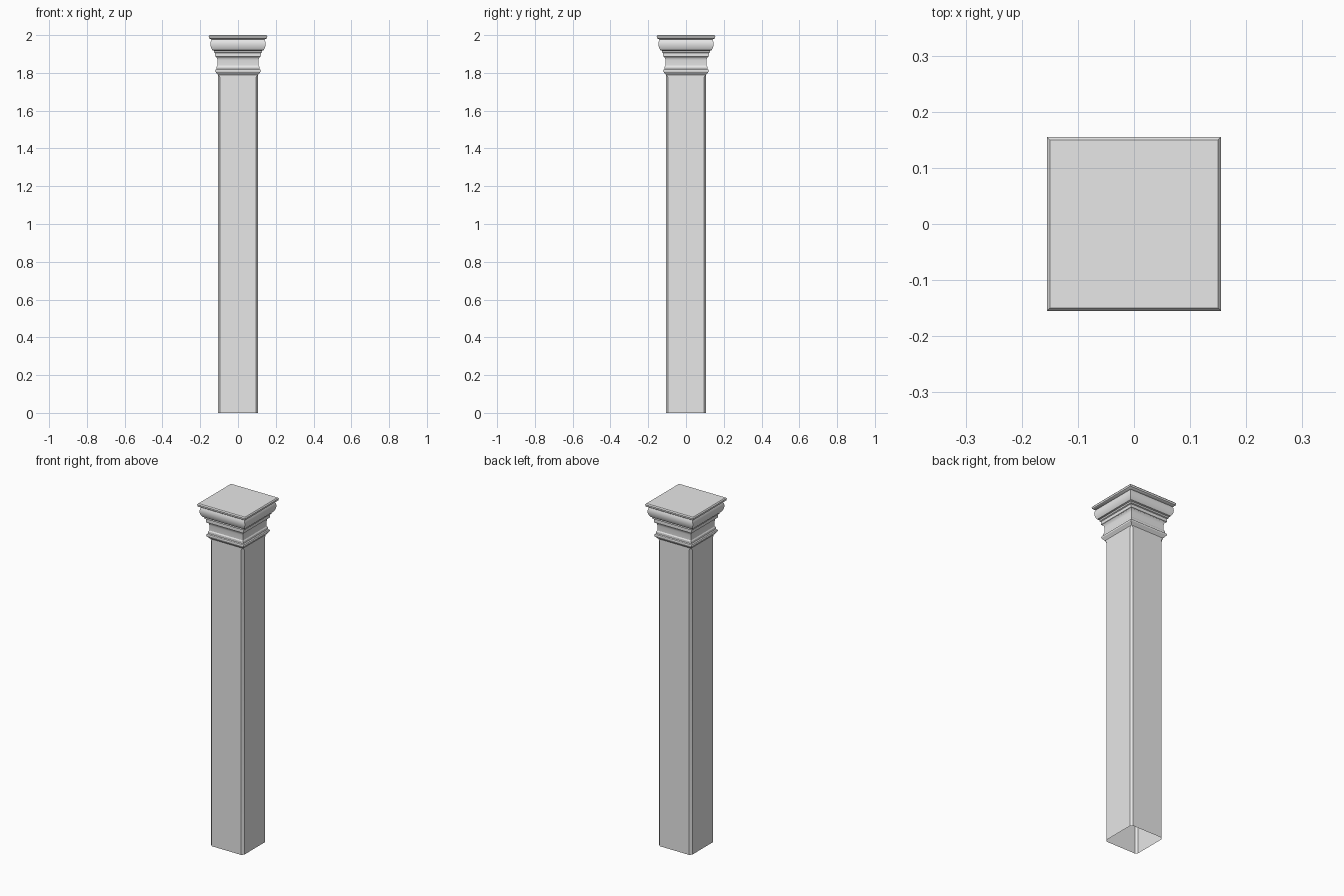
import bpy, bmesh, math

cube = bpy.data.objects.get("Cube")
if cube:
    bpy.data.objects.remove(cube)

stone = bpy.data.materials.new("light_grey_stone")
stone.use_nodes = True
GREY = (0.8, 0.8, 0.8, 1)
stone.diffuse_color = GREY
stone.node_tree.nodes["Principled BSDF"].inputs["Base Color"].default_value = GREY


def square(half, cut=0):
    """Square outline, with chamfered corners when cut is given."""
    pts = []
    for k in range(4):
        a = k * math.pi / 2
        corner = [(half, half - cut), (half - cut, half)] if cut else [(half, half)]
        for x, y in corner:
            pts.append((x * math.cos(a) - y * math.sin(a),
                        x * math.sin(a) + y * math.cos(a)))
    return pts


def loft(name, rings, cap_top=False):
    """Skin a stack of (outline, height) rings from bottom to top."""
    bm = bmesh.new()
    loops = [[bm.verts.new((x, y, z)) for x, y in pts] for pts, z in rings]
    for low, high in zip(loops, loops[1:]):
        n = len(low)
        for i in range(n):
            j = (i + 1) % n
            bm.faces.new((low[i], low[j], high[j], high[i]))
    if cap_top:
        bm.faces.new(loops[-1])
    mesh = bpy.data.meshes.new(name)
    bm.to_mesh(mesh)
    bm.free()
    mesh.materials.append(stone)
    obj = bpy.data.objects.new(name, mesh)
    bpy.context.collection.objects.link(obj)
    bpy.ops.object.select_all(action="DESELECT")
    obj.select_set(True)
    bpy.context.view_layer.objects.active = obj
    bpy.ops.object.shade_smooth_by_angle(angle=math.radians(30))
    return obj


# Hollow shaft, open at the base, with chamfers that run out at the top
loft("shaft", [(square(0.107, 0.012), 0), (square(0.107, 0.012), 1.775),
               (square(0.107, 0.002), 1.795)])

# Moulded square capital: half width and height, from the neck to the slab
profile = [
    (0.107, 1.79), (0.112, 1.797), (0.120, 1.806), (0.121, 1.812),
    (0.119, 1.817), (0.113, 1.820), (0.113, 1.832),              # astragal
    (0.109, 1.838), (0.109, 1.868), (0.111, 1.878), (0.116, 1.885),
    (0.121, 1.887), (0.121, 1.905), (0.127, 1.908), (0.127, 1.917),  # fillets
    (0.135, 1.920), (0.141, 1.930), (0.145, 1.943), (0.146, 1.955),
    (0.144, 1.967), (0.139, 1.977), (0.147, 1.979),              # ovolo
    (0.154, 1.984), (0.155, 1.994), (0.150, 2.0),                # top slab
]
loft("capital", [(square(r), z) for r, z in profile], cap_top=True)
